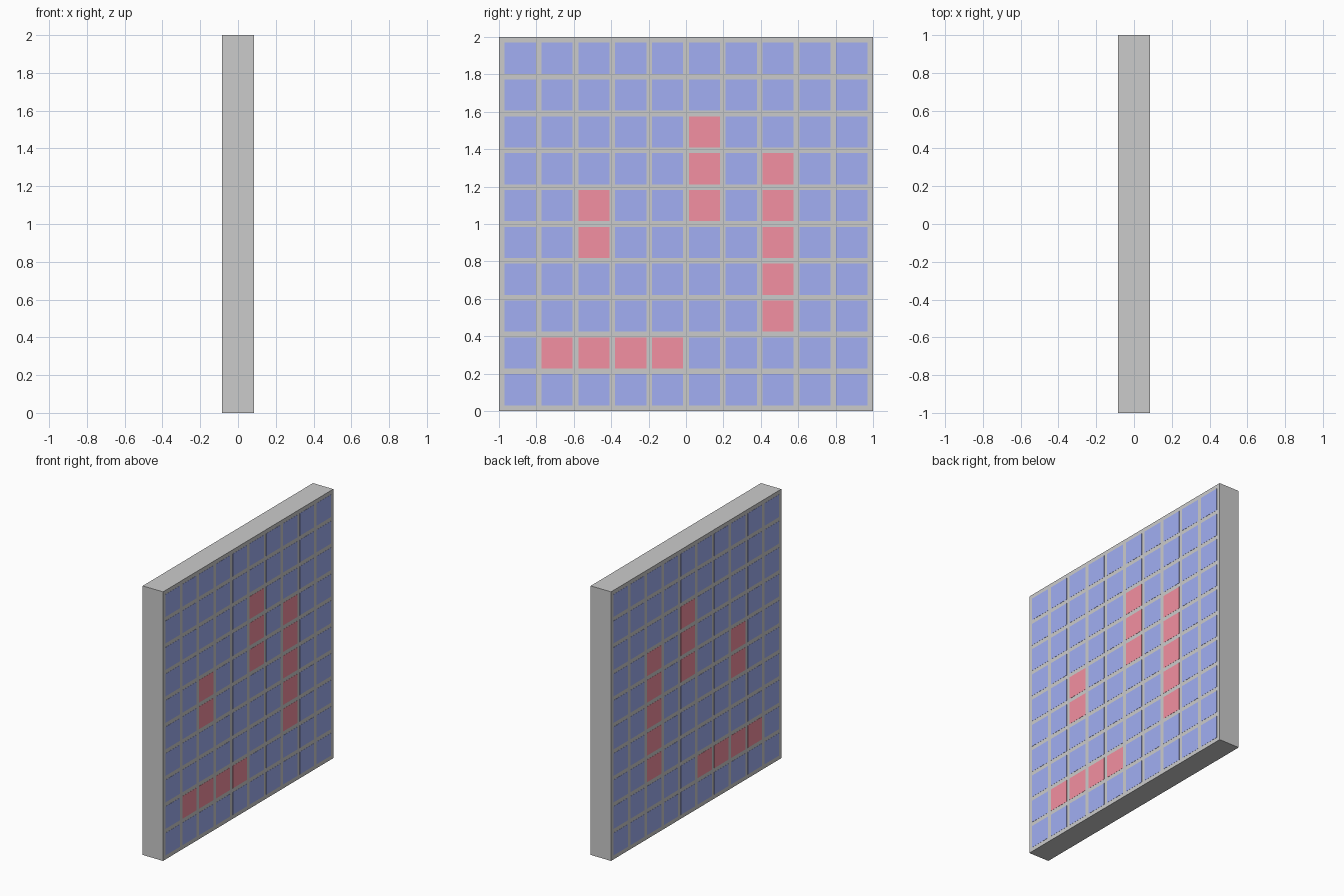
import bpy, bmesh
from mathutils import Matrix

if "Cube" in bpy.data.objects:
    bpy.data.objects.remove(bpy.data.objects["Cube"])

N = 10                          # cells per side
GAP = 0.03                      # bar width
CELL = (2 - GAP * (N + 1)) / N  # cell size, also the board thickness
PITCH = CELL + GAP


def material(name, rgb):
    m = bpy.data.materials.new(name)
    m.diffuse_color = (*rgb, 1)
    m.use_nodes = True
    m.node_tree.nodes["Principled BSDF"].inputs["Base Color"].default_value = m.diffuse_color
    return m


def boxes(name, items, mat=None):
    """One object made of boxes given as (centre, size)."""
    bm = bmesh.new()
    for centre, size in items:
        bmesh.ops.create_cube(
            bm, size=1,
            matrix=Matrix.Translation(centre) @ Matrix.Diagonal((*size, 1)))
    me = bpy.data.meshes.new(name)
    bm.to_mesh(me)
    bm.free()
    if mat:
        me.materials.append(mat)
    ob = bpy.data.objects.new(name, me)
    bpy.context.collection.objects.link(ob)
    return ob


def cube(col, row):
    """Cell cube, a hair thicker than the board so its faces show on both sides."""
    centre = (0, -1 + GAP + CELL / 2 + col * PITCH, GAP + CELL / 2 + row * PITCH)
    return centre, (CELL + 0.002, CELL, CELL)


# Marked cells: four straight runs on the grid
red_cells = {(c, 1) for c in range(1, 5)}
red_cells |= {(2, r) for r in (4, 5)}
red_cells |= {(5, r) for r in (5, 6, 7)}
red_cells |= {(7, r) for r in range(2, 7)}
blue_cells = {(c, r) for c in range(N) for r in range(N)} - red_cells

# Grey board holding the cells
boxes("board_frame", [((0, 0, 1), (CELL, 2, 2))])

# Coloured cells
boxes("blue_cells", [cube(*k) for k in sorted(blue_cells)],
      material("blue", (0.36, 0.43, 0.90)))
boxes("red_cells", [cube(*k) for k in sorted(red_cells)],
      material("red", (0.90, 0.28, 0.36)))
